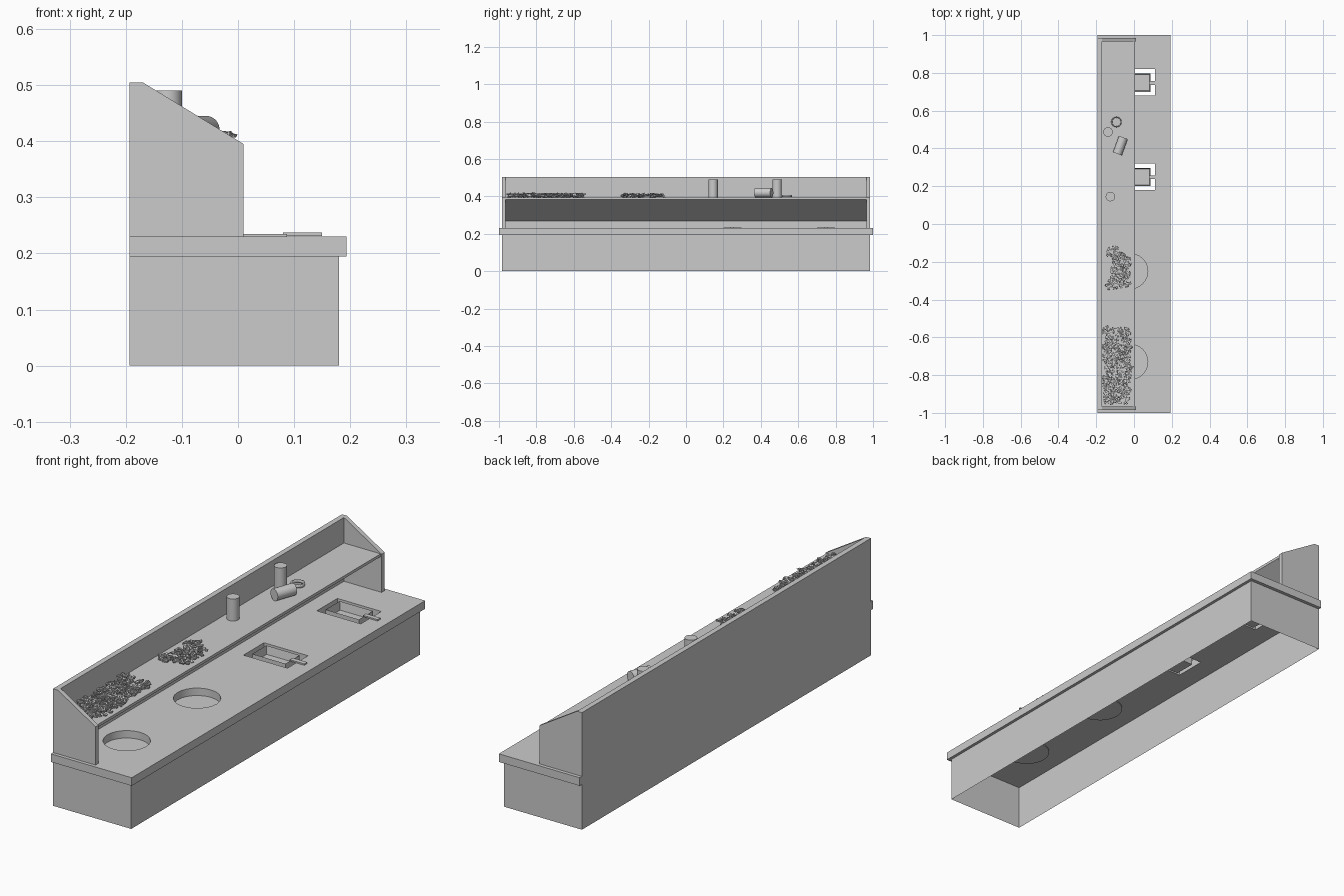
import bpy, bmesh, math, random
from mathutils import Matrix, Vector

if "Cube" in bpy.data.objects:
    bpy.data.objects.remove(bpy.data.objects["Cube"])

random.seed(4)
grey = bpy.data.materials.new("plain grey")
grey.diffuse_color = (0.6, 0.6, 0.6, 1)
grey.use_nodes = True
grey.node_tree.nodes["Principled BSDF"].inputs["Base Color"].default_value = grey.diffuse_color


def finish(name, bm, smooth=False):
    bmesh.ops.recalc_face_normals(bm, faces=bm.faces)
    me = bpy.data.meshes.new(name)
    bm.to_mesh(me)
    bm.free()
    ob = bpy.data.objects.new(name, me)
    bpy.context.collection.objects.link(ob)
    me.materials.append(grey)
    if smooth:
        bpy.ops.object.select_all(action='DESELECT')
        ob.select_set(True)
        bpy.context.view_layer.objects.active = ob
        bpy.ops.object.shade_smooth_by_angle(angle=math.radians(40))
    return ob


def add_box(bm, x0, x1, y0, y1, z0, z1):
    m = Matrix.Translation(((x0 + x1) / 2, (y0 + y1) / 2, (z0 + z1) / 2))
    m = m @ Matrix.Diagonal((x1 - x0, y1 - y0, z1 - z0, 1))
    return bmesh.ops.create_cube(bm, size=1, matrix=m)["verts"]


def box(name, *dims):
    bm = bmesh.new()
    add_box(bm, *dims)
    return finish(name, bm)


def extrude_y(name, profile, y0, y1):
    """Solid from an x-z profile swept along y."""
    bm = bmesh.new()
    f = bm.faces.new([bm.verts.new((x, y0, z)) for x, z in profile])
    ret = bmesh.ops.extrude_face_region(bm, geom=[f])
    bmesh.ops.translate(bm, vec=(0, y1 - y0, 0),
                        verts=[v for v in ret["geom"] if isinstance(v, bmesh.types.BMVert)])
    return finish(name, bm)


def cylinder(name, loc, r, h, rot=Matrix(), segs=32):
    bm = bmesh.new()
    bmesh.ops.create_cone(bm, cap_ends=True, segments=segs, radius1=r, radius2=r, depth=h,
                          matrix=Matrix.Translation(loc) @ rot)
    return finish(name, bm, True)


def cut(target, cutter):
    mod = target.modifiers.new("opening", 'BOOLEAN')
    mod.object = cutter
    mod.operation = 'DIFFERENCE'
    mod.solver = 'EXACT'
    cutter.hide_render = True
    cutter.hide_set(True)


BACK, Y = -0.193, 0.985

# Cabinet: thin shell without a floor
bm = bmesh.new()
add_box(bm, BACK, 0.18, -Y, Y, 0, 0.195)
bmesh.ops.delete(bm, geom=[f for f in bm.faces if abs(f.normal.z) > 0.9], context='FACES_ONLY')
finish("cabinet", bm)

# Worktop with two round basins and two rectangular wells
top = box("worktop", BACK, 0.193, -1, 1, 0.195, 0.23)
for y in (-0.73, -0.25):
    cut(top, cylinder("basin_cutter", (-0.02, y, 0.23), 0.093, 0.12, segs=24))
    cylinder("basin_floor", (-0.02, y, 0.194), 0.096, 0.008, segs=24)
for y in (0.25, 0.75):
    cut(top, box("well_cutter", -0.1, 0.11, y - 0.07, y + 0.07, 0.17, 0.3))
    # Open basket hanging in the well, with a flat handle
    bm = bmesh.new()
    add_box(bm, -0.072, 0.087, y - 0.05, y + 0.046, 0.185, 0.235)
    lid = [f for f in bm.faces if f.normal.z > 0.9]
    bmesh.ops.inset_region(bm, faces=lid, thickness=0.008)
    bmesh.ops.translate(bm, verts=lid[0].verts, vec=(0, 0, -0.035))
    add_box(bm, 0.08, 0.15, y - 0.013, y + 0.007, 0.231, 0.237)
    finish("basket", bm)

# Upper shelf unit: back board, end boards, shelf with sloping underside
box("back_board", BACK, -0.17, -Y, Y, 0.23, 0.505)
end = [(BACK, 0.23), (0.01, 0.23), (0.01, 0.395), (-0.17, 0.505), (BACK, 0.505)]
for s in (-1, 1):
    extrude_y("end_board", end, s * 0.965, s * Y)
extrude_y("shelf", [(-0.17, 0.395), (0.005, 0.395), (0.005, 0.383), (-0.17, 0.268)], -0.965, 0.965)

# Jars, one lying down, and a small ring
for x, y in ((-0.125, 0.145), (-0.138, 0.487)):
    cylinder("standing_jar", (x, y, 0.4425), 0.025, 0.095)
lie = Matrix.Rotation(math.radians(-20), 4, 'Z') @ Matrix.Rotation(math.pi / 2, 4, 'X')
cylinder("lying_jar", (-0.072, 0.415, 0.42), 0.025, 0.092, lie)
bm = bmesh.new()
bmesh.ops.create_cone(bm, cap_ends=False, segments=32, radius1=0.028, radius2=0.028, depth=0.012,
                      matrix=Matrix.Translation((-0.093, 0.54, 0.402)))
ring = finish("jar_ring", bm, True)
ring.modifiers.new("thickness", 'SOLIDIFY').thickness = 0.006


# Leafy heaps: sprigs made of short bent stalks spreading from a centre
def add_sprig(bm, cx, cy, radius):
    for i in range(11):
        a = math.tau * i / 11 + random.uniform(-0.3, 0.3)
        r = radius * random.uniform(0.35, 0.8)
        z = random.uniform(0.398, 0.413)
        turn = Matrix.Rotation(a + random.uniform(-0.8, 0.8), 4, 'Z')
        turn = turn @ Matrix.Rotation(random.uniform(-0.4, 0.4), 4, 'Y')
        place = Matrix.Translation((cx + r * math.cos(a), cy + r * math.sin(a), z)) @ turn
        verts = add_box(bm, -0.014, 0.014, -0.003, 0.003, -0.003, 0.003)
        verts += add_box(bm, 0.006, 0.011, -0.009, 0.009, -0.002, 0.002)
        bmesh.ops.transform(bm, matrix=place, verts=verts)


bm = bmesh.new()
for j in range(11):
    for x in (-0.13, -0.088, -0.046):
        add_sprig(bm, x + random.uniform(-0.01, 0.01), -0.575 - j * 0.0345, 0.034)
finish("large_leaf_heap", bm)

bm = bmesh.new()
for x, y in ((-0.11, -0.15), (-0.045, -0.205), (-0.095, -0.235), (-0.05, -0.26),
             (-0.12, -0.32), (-0.055, -0.31), (-0.075, -0.18), (-0.09, -0.28)):
    add_sprig(bm, x, y, 0.036)
finish("small_leaf_heap", bm)
